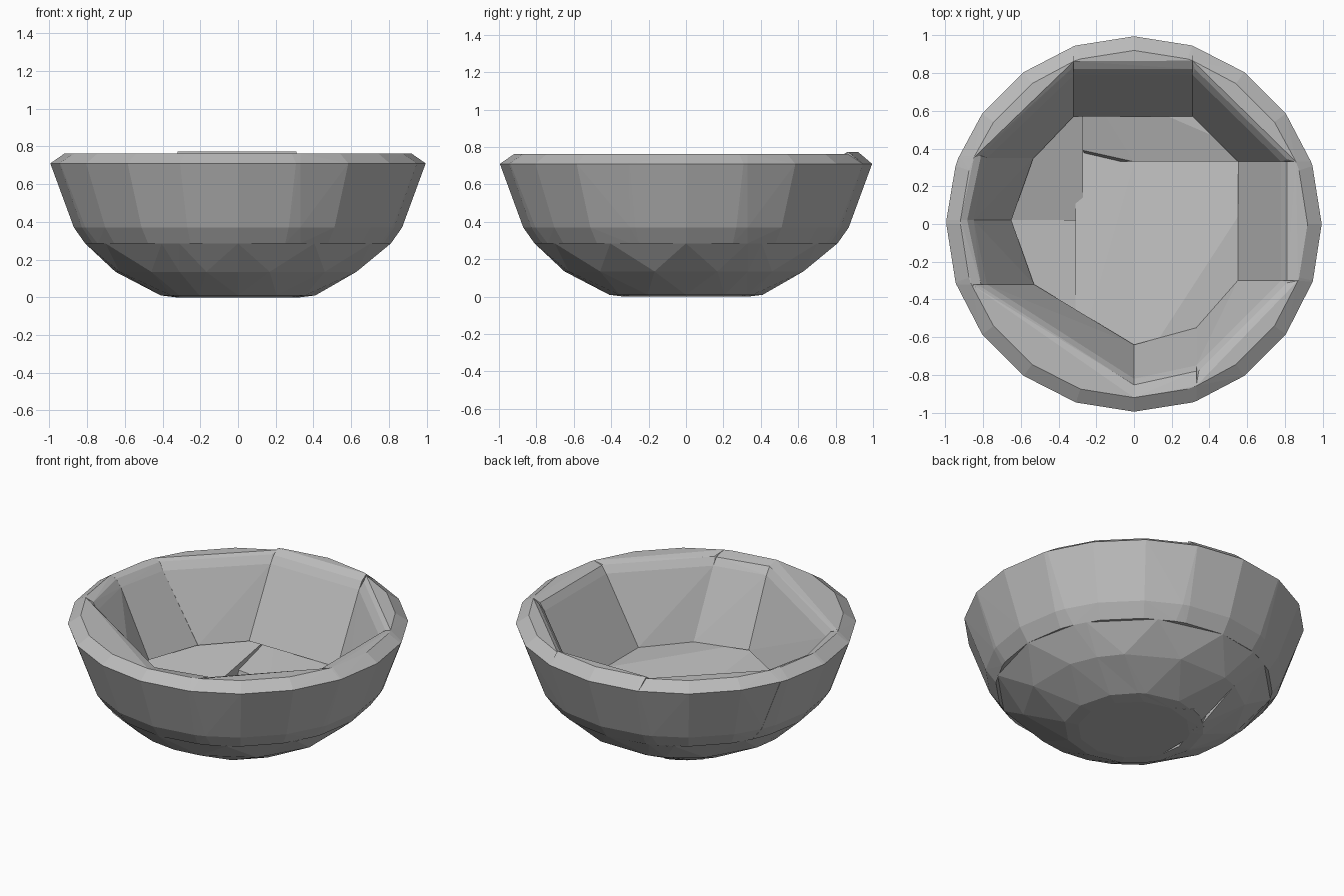
import bpy, bmesh
from math import sin, cos, sqrt, tau

if "Cube" in bpy.data.objects:
    bpy.data.objects.remove(bpy.data.objects["Cube"])

# Single stone grey material
GREY = (0.5, 0.5, 0.5, 1)
mat = bpy.data.materials.new("stone grey")
mat.use_nodes = True
mat.diffuse_color = GREY
bsdf = mat.node_tree.nodes["Principled BSDF"]
bsdf.inputs["Base Color"].default_value = GREY
bsdf.inputs["Roughness"].default_value = 0.8


def ring(r, z, box, sides, turn=0.0):
    """Points of a ring inside a box, plus where the ring meets the box sides."""
    x0, x1, y0, y1 = box
    pts = [(r * cos(tau * (i + turn) / sides), r * sin(tau * (i + turn) / sides))
           for i in range(sides)]
    for c in (x0, x1):
        if abs(c) < r:
            pts += [(c, s * sqrt(r * r - c * c)) for s in (-1, 1)]
    for c in (y0, y1):
        if abs(c) < r:
            pts += [(s * sqrt(r * r - c * c), c) for s in (-1, 1)]
    e = 1e-5
    return [(x, y, z) for x, y in pts
            if x0 - e <= x <= x1 + e and y0 - e <= y <= y1 + e]


def hull(name, points):
    """Flat-shaded convex block around the points."""
    bm = bmesh.new()
    for p in points:
        bm.verts.new(p)
    bmesh.ops.remove_doubles(bm, verts=bm.verts, dist=0.001)
    bmesh.ops.convex_hull(bm, input=bm.verts)
    bmesh.ops.delete(bm, geom=[v for v in bm.verts if not v.link_faces], context='VERTS')
    bmesh.ops.recalc_face_normals(bm, faces=bm.faces)
    mesh = bpy.data.meshes.new(name)
    bm.to_mesh(mesh)
    bm.free()
    mesh.materials.append(mat)
    obj = bpy.data.objects.new(name, mesh)
    bpy.context.collection.objects.link(obj)


def wall(name, box, top, bottom, lift=0.0):
    """Wall block: straight inner face, faceted outer face, bevelled rim."""
    pts = []
    for r, z in ((0.81, 0.285), (0.87, 0.37), (0.995, 0.71), (0.92, 0.762 + lift)):
        pts += ring(r, z, box, 20)
    pts += [(x, y, 0.70) for x, y in top]
    pts += [(x * 1.04, y * 1.04, 0.745) for x, y in top]
    pts += [(x, y, 0.285) for x, y in bottom]
    hull(name, [(min(max(x, box[0]), box[1]), min(max(y, box[2]), box[3]), z)
                for x, y, z in pts])


def base(name, box, floor):
    """Base block: faceted underside with an inner floor edge."""
    pts = ring(0.81, 0.285, box, 12)
    pts += ring(0.65, 0.135, box, 12, 0.5)
    pts += ring(0.41, 0.01, box, 12)
    pts += ring(0.33, 0.0, box, 12)
    hull(name, pts + floor)


# Walls, going round the bowl
wall("wall_back", (-0.32, 0.31, 0.3, 1), [(-0.32, 0.79), (0.31, 0.79)],
     [(-0.32, 0.57), (0.31, 0.57)], 0.012)
wall("wall_back_left", (0.31, 1, 0.33, 1), [(0.31, 0.79), (0.78, 0.33)],
     [(0.31, 0.57), (0.55, 0.33)])
wall("wall_left", (0.3, 1, -0.3, 0.33), [(0.78, 0.33), (0.78, -0.3)],
     [(0.55, 0.33), (0.55, -0.3)])
wall("wall_front_left", (0.33, 1, -1, -0.3), [(0.78, -0.3), (0.33, -0.75)],
     [(0.55, -0.3), (0.33, -0.55)])
wall("wall_front", (0, 0.33, -1, -0.3), [(0, -0.82), (0.33, -0.75)],
     [(0, -0.64), (0.33, -0.55)])
wall("wall_front_right", (-1, 0, -1, -0.32), [(-0.78, -0.32), (0, -0.82)],
     [(-0.53, -0.32), (0, -0.64)])
wall("wall_right_front", (-1, -0.3, -0.32, 0.02), [(-0.78, -0.32), (-0.85, 0.02)],
     [(-0.53, -0.32), (-0.65, 0.02)])
wall("wall_right_back", (-1, -0.3, 0.02, 0.36), [(-0.85, 0.02), (-0.78, 0.35)],
     [(-0.65, 0.02), (-0.53, 0.36)])
wall("wall_back_right", (-1, -0.32, 0.35, 1), [(-0.78, 0.35), (-0.32, 0.79)],
     [(-0.53, 0.35), (-0.32, 0.57)])

# Base blocks with the sunken floor
base("base_back", (-0.27, 1, 0.33, 1),
     [(-0.27, 0.39, 0.18), (0, 0.33, 0.2), (0.55, 0.33, 0.25)])
base("base_left", (0, 1, -1, 0.33), [(0, 0.33, 0.15), (0, -0.4, 0.16)])
base("base_middle", (-0.31, 0, -1, 0.39),
     [(-0.31, 0.39, 0.14), (0, 0.33, 0.15), (0, -0.4, 0.16), (-0.31, -0.25, 0.15)])
base("base_right_front", (-1, -0.31, -1, 0.02),
     [(-0.31, 0.02, 0.17), (-0.31, -0.25, 0.17)])
base("base_right_back", (-1, -0.27, 0.02, 1),
     [(-0.27, 0.02, 0.15), (-0.27, 0.39, 0.16)])
